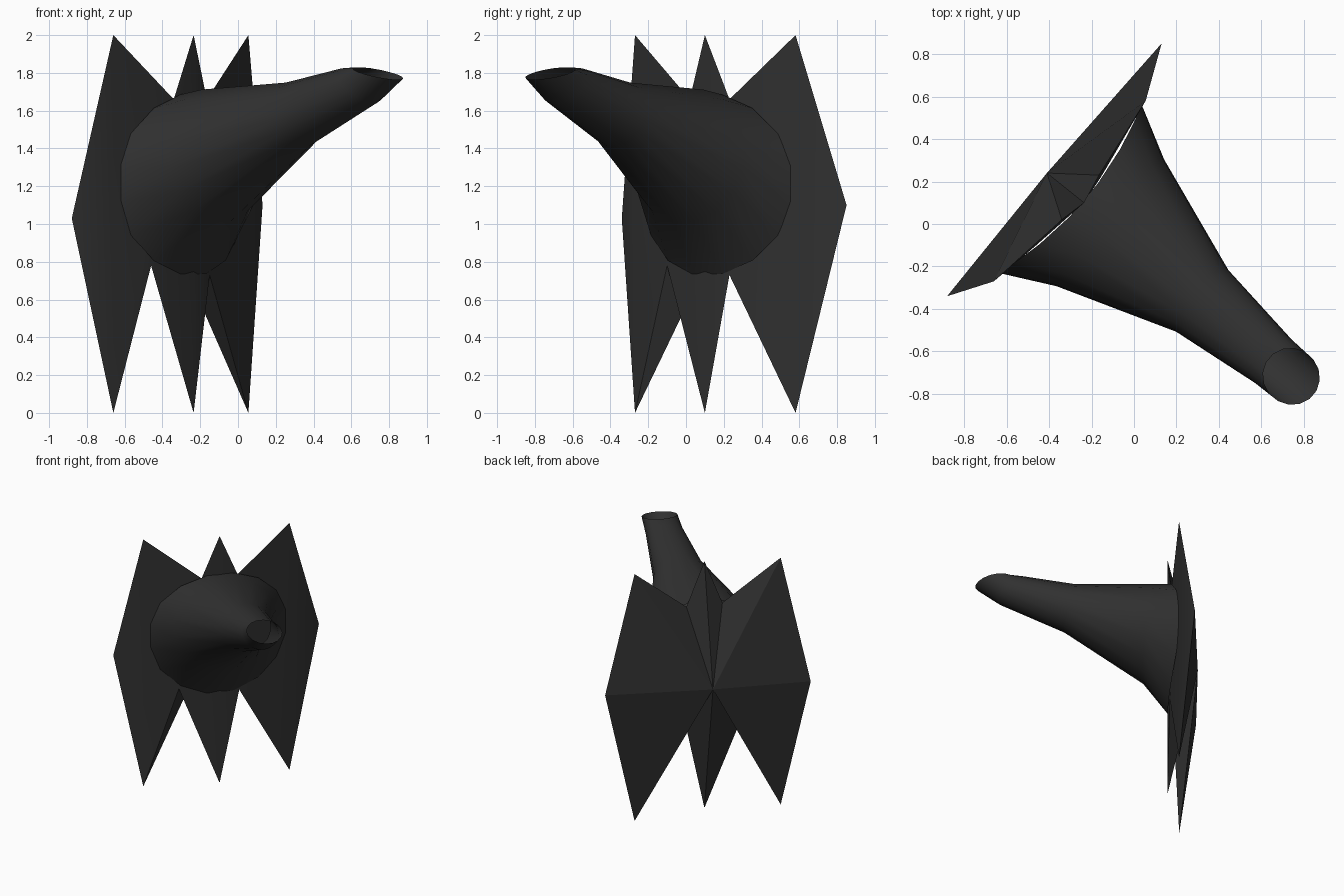
import bpy, bmesh, math
from mathutils import Vector

cube = bpy.data.objects.get("Cube")
if cube:
    bpy.data.objects.remove(cube, do_unlink=True)

# One dark colour for everything
dark = bpy.data.materials.new("charcoal")
dark.use_nodes = True
colour = (0.03, 0.03, 0.03, 1)
dark.diffuse_color = colour
bsdf = dark.node_tree.nodes["Principled BSDF"]
bsdf.inputs["Base Color"].default_value = colour
bsdf.inputs["Roughness"].default_value = 0.8

# Horizontal directions: along the backplate, and out along the horn
ACROSS = Vector((0.647, 0.762, 0))
OUT = Vector((0.762, -0.647, 0))
UP = Vector((0, 0, 1))


def finish(name, bm, smooth=False):
    mesh = bpy.data.meshes.new(name)
    bm.to_mesh(mesh)
    bm.free()
    obj = bpy.data.objects.new(name, mesh)
    bpy.context.collection.objects.link(obj)
    mesh.materials.append(dark)
    if smooth:
        bpy.ops.object.select_all(action='DESELECT')
        obj.select_set(True)
        bpy.context.view_layer.objects.active = obj
        bpy.ops.object.shade_smooth_by_angle(angle=math.radians(40))


# Star outline of the backplate: lower and upper edge, side to side
LEFT_END, RIGHT_END = (-0.88, -0.34, 1.03), (0.13, 0.85, 1.10)
lower_edge = [(-0.66, -0.27, 0), (-0.46, -0.10, 0.78), (-0.235, 0.10, 0),
              (-0.15, 0.23, 0.73), (0.055, 0.58, 0)]
upper_edge = [(-0.66, -0.27, 2), (-0.34, 0.02, 1.66), (-0.235, 0.10, 2),
              (-0.165, 0.23, 1.66), (0.055, 0.58, 2)]

# Back: a folded fan of triangles around a raised hub
bm = bmesh.new()
hub = bm.verts.new((-0.41, 0.24, 1.06))
rim = [bm.verts.new(p) for p in
       [LEFT_END, *lower_edge, RIGHT_END, *reversed(upper_edge)]]
for i, v in enumerate(rim):
    bm.faces.new((hub, rim[(i + 1) % len(rim)], v))
finish("star_backplate_back", bm)

# Front: a gently bowed skin in upright strips
bm = bmesh.new()
left, right = bm.verts.new(LEFT_END), bm.verts.new(RIGHT_END)
low = [bm.verts.new(p) for p in lower_edge]
high = [bm.verts.new(p) for p in upper_edge]
bm.faces.new((left, low[0], high[0]))
for i in range(len(low) - 1):
    bm.faces.new((low[i], low[i + 1], high[i + 1], high[i]))
bm.faces.new((low[-1], right, high[-1]))
finish("star_backplate_front", bm, smooth=True)

# Open horn: rings given by half width, top (out, height), bottom (out, height)
# and how far the ring's sides bend back to follow the plate
SIDES = 16
rings = [
    (0.525, (-0.25, 1.69), (-0.25, 0.73), 0.09),
    (0.395, (-0.13, 1.715), (-0.06, 1.01), 0),
    (0.192, (0.42, 1.75), (0.52, 1.41), 0),
    (0.135, (0.80, 1.825), (1.00, 1.64), 0),
    (0.130, (0.895, 1.83), (1.165, 1.765), 0),
]
bm = bmesh.new()
loops = []
for width, top, bottom, bend in rings:
    t = OUT * top[0] + UP * top[1]
    b = OUT * bottom[0] + UP * bottom[1]
    centre, half = (t + b) / 2 - ACROSS * 0.068, (t - b) / 2
    loop = []
    for i in range(SIDES):
        a = math.tau * (i + 0.5) / SIDES
        c, s = math.cos(a), math.sin(a)
        point = centre + (ACROSS * c * width + half * s) * 1.01
        loop.append(bm.verts.new(point - OUT * bend * c * c))
    loops.append(loop)
for inner, outer in zip(loops, loops[1:]):
    for i in range(SIDES):
        j = (i + 1) % SIDES
        bm.faces.new((inner[i], outer[i], outer[j], inner[j]))
finish("horn", bm, smooth=True)
